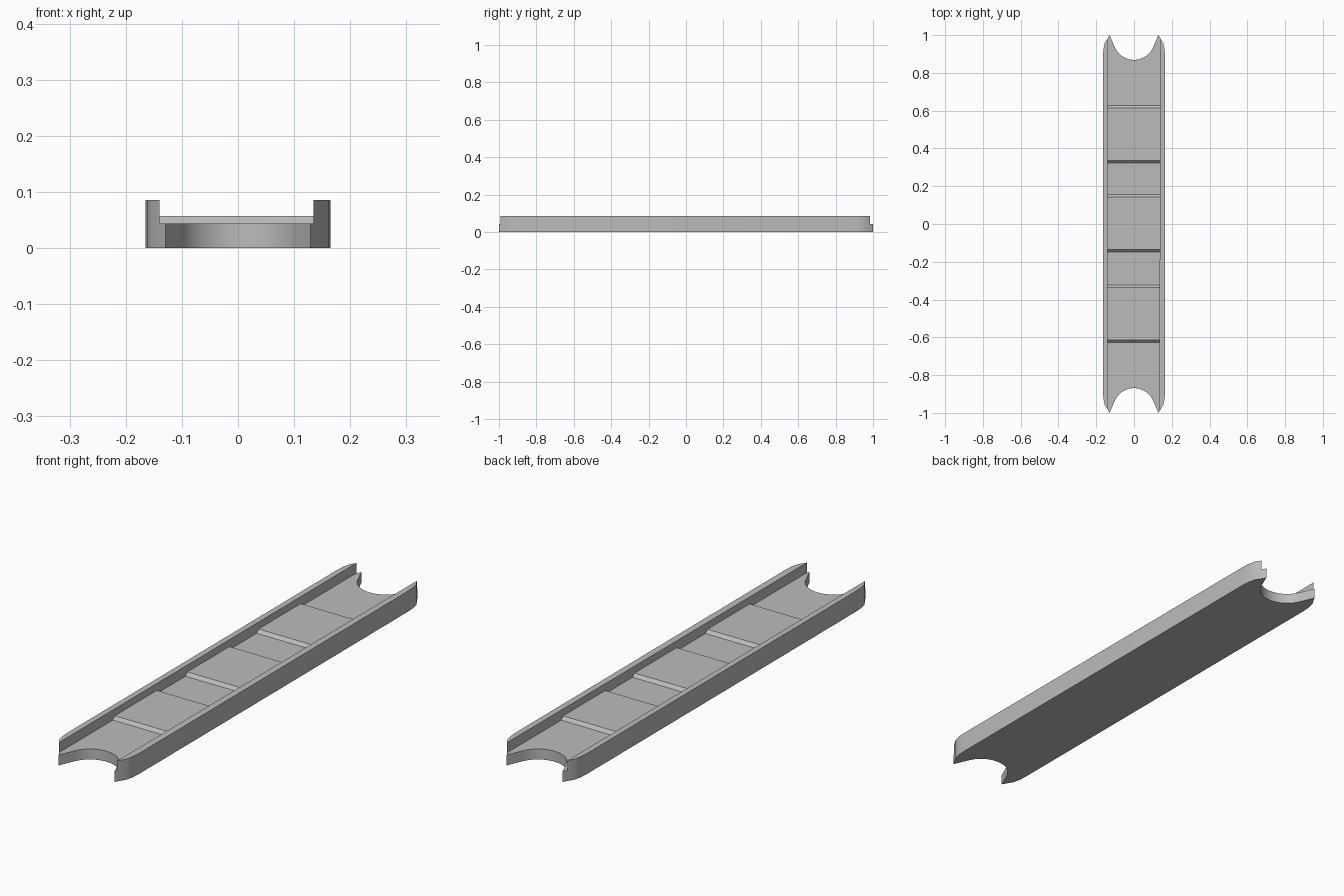
import bpy
import bmesh
import math

cube = bpy.data.objects.get("Cube")
if cube:
    bpy.data.objects.remove(cube)

TOP, FLOOR, RAISED = 0.086, 0.044, 0.057

# Single grey material
grey = bpy.data.materials.new("plain grey")
grey.use_nodes = True
grey.diffuse_color = (0.5, 0.5, 0.5, 1)
grey.node_tree.nodes["Principled BSDF"].inputs["Base Color"].default_value = (0.5, 0.5, 0.5, 1)


def extruded(name, outline, offset):
    """Solid made by extruding a closed outline along an offset."""
    bm = bmesh.new()
    face = bm.faces.new([bm.verts.new(p) for p in outline])
    result = bmesh.ops.extrude_face_region(bm, geom=[face])
    moved = [g for g in result["geom"] if isinstance(g, bmesh.types.BMVert)]
    bmesh.ops.translate(bm, verts=moved, vec=offset)
    bmesh.ops.recalc_face_normals(bm, faces=bm.faces)
    mesh = bpy.data.meshes.new(name)
    bm.to_mesh(mesh)
    bm.free()
    mesh.materials.append(grey)
    obj = bpy.data.objects.new(name, mesh)
    bpy.context.collection.objects.link(obj)
    return obj


# Plan of one end: rounded outer corner, pointed tip, hollow arc
corner = [(0.1645, 0.89), (0.162, 0.925), (0.155, 0.957), (0.129, 1.0)]
radius, sweep, steps = 0.11, math.radians(66), 24
arc = []
for i in range(steps + 1):
    a = sweep * (1 - 2 * i / steps)
    arc.append((radius * math.sin(a), 0.869 + radius * (1 - math.cos(a))))
end = corner + arc + [(-x, y) for x, y in reversed(corner)]
plan = end + [(-x, -y) for x, y in end]
track = extruded("track_channel", [(x, y, 0) for x, y in plan], (0, 0, TOP))

# Channel cutter: the floor rises over three low blocks with sloped ends
floor = [(-1.1, FLOOR)]
for centre in (-0.475, 0.005, 0.475):
    floor += [(centre - 0.152, FLOOR), (centre - 0.139, RAISED),
              (centre + 0.139, RAISED), (centre + 0.152, FLOOR)]
floor += [(1.1, FLOOR), (1.1, TOP + 0.1), (-1.1, TOP + 0.1)]
cutter = extruded("channel_cutter", [(-0.14, y, z) for y, z in floor], (0.28, 0, 0))
cutter.hide_render = True

# The right-hand inner wall leans in slightly towards the front
for v in cutter.data.vertices:
    if v.co.x > 0:
        v.co.x = 0.1368 + 0.0025 * v.co.y

# Cut the channel and shade the curved ends smoothly
cut = track.modifiers.new("channel", "BOOLEAN")
cut.operation = "DIFFERENCE"
cut.solver = "EXACT"
cut.object = cutter
bpy.ops.object.select_all(action="DESELECT")
track.select_set(True)
bpy.context.view_layer.objects.active = track
bpy.ops.object.modifier_apply(modifier=cut.name)
bpy.data.objects.remove(cutter)
bpy.ops.object.shade_smooth_by_angle(angle=math.radians(25))
